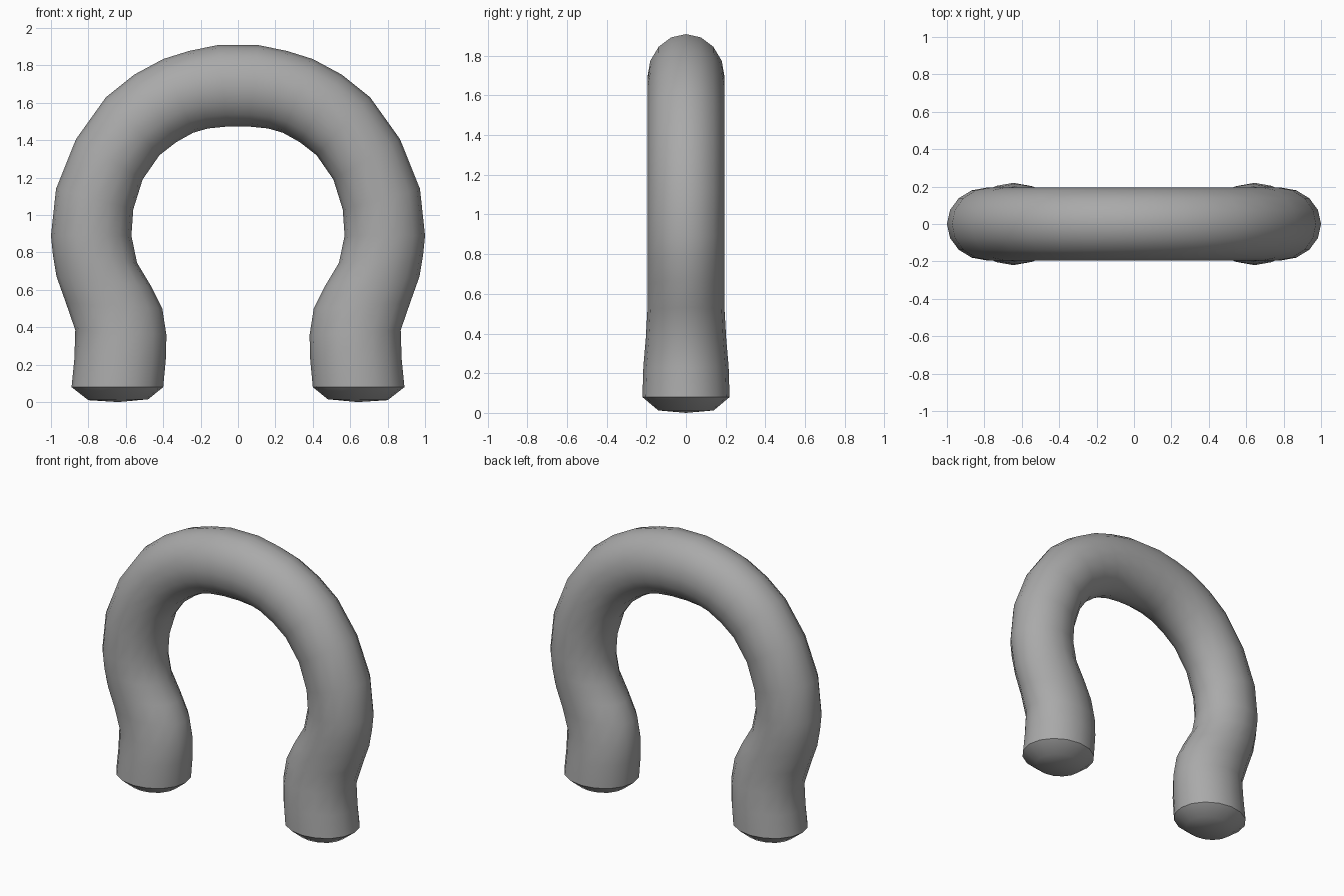
import bpy, bmesh, math

cube = bpy.data.objects.get("Cube")
if cube:
    bpy.data.objects.remove(cube, do_unlink=True)

SIDES = 16

grey = bpy.data.materials.new("plain grey")
grey.use_nodes = True
colour = (0.4, 0.4, 0.4, 1)
grey.diffuse_color = colour
grey.node_tree.nodes["Principled BSDF"].inputs["Base Color"].default_value = colour

# Half of the arch, foot to crown: outer x, outer z, inner x, inner z, half depth
half = [
    (0.80, 0.01, 0.48, 0.015, 0.14),
    (0.89, 0.08, 0.40, 0.08, 0.22),
    (0.875, 0.23, 0.385, 0.24, 0.215),
    (0.87, 0.385, 0.383, 0.36, 0.203),
    (0.92, 0.53, 0.405, 0.50, 0.195),
    (0.97, 0.67, 0.465, 0.62, 0.195),
    (0.99, 0.79, 0.54, 0.745, 0.195),
    (1.00, 0.89, 0.57, 0.89, 0.195),
    (0.973, 1.14, 0.56, 1.03, 0.195),
    (0.866, 1.406, 0.51, 1.19, 0.195),
    (0.706, 1.63, 0.42, 1.32, 0.195),
    (0.556, 1.75, 0.33, 1.39, 0.195),
    (0.40, 1.834, 0.24, 1.44, 0.195),
    (0.262, 1.877, 0.16, 1.463, 0.195),
    (0.107, 1.909, 0.06, 1.473, 0.195),
]
mirrored = [(-ox, oz, -ix, iz, d) for ox, oz, ix, iz, d in reversed(half)]

bm = bmesh.new()


def add_ring(ox, oz, ix, iz, depth):
    ring = []
    for i in range(SIDES):
        a = math.tau * i / SIDES
        t = (1 + math.cos(a)) / 2
        ring.append(bm.verts.new((ix + (ox - ix) * t, depth * math.sin(a), iz + (oz - iz) * t)))
    return ring


# Tube walls
rings = [add_ring(*r) for r in half + mirrored]
for a, b in zip(rings, rings[1:]):
    for i in range(SIDES):
        j = (i + 1) % SIDES
        bm.faces.new((a[i], a[j], b[j], b[i]))

# Slightly domed soles
for ring in (rings[0], rings[-1]):
    x = sum(v.co.x for v in ring) / SIDES
    centre = bm.verts.new((x, 0, 0))
    for i in range(SIDES):
        bm.faces.new((ring[i], ring[(i + 1) % SIDES], centre))

bmesh.ops.recalc_face_normals(bm, faces=bm.faces[:])
mesh = bpy.data.meshes.new("horseshoe_arch")
bm.to_mesh(mesh)
bm.free()
mesh.materials.append(grey)
arch = bpy.data.objects.new("horseshoe_arch", mesh)
bpy.context.collection.objects.link(arch)

# Smooth shading with crisp foot rims
bpy.ops.object.select_all(action="DESELECT")
arch.select_set(True)
bpy.context.view_layer.objects.active = arch
bpy.ops.object.shade_smooth_by_angle(angle=math.radians(45))
